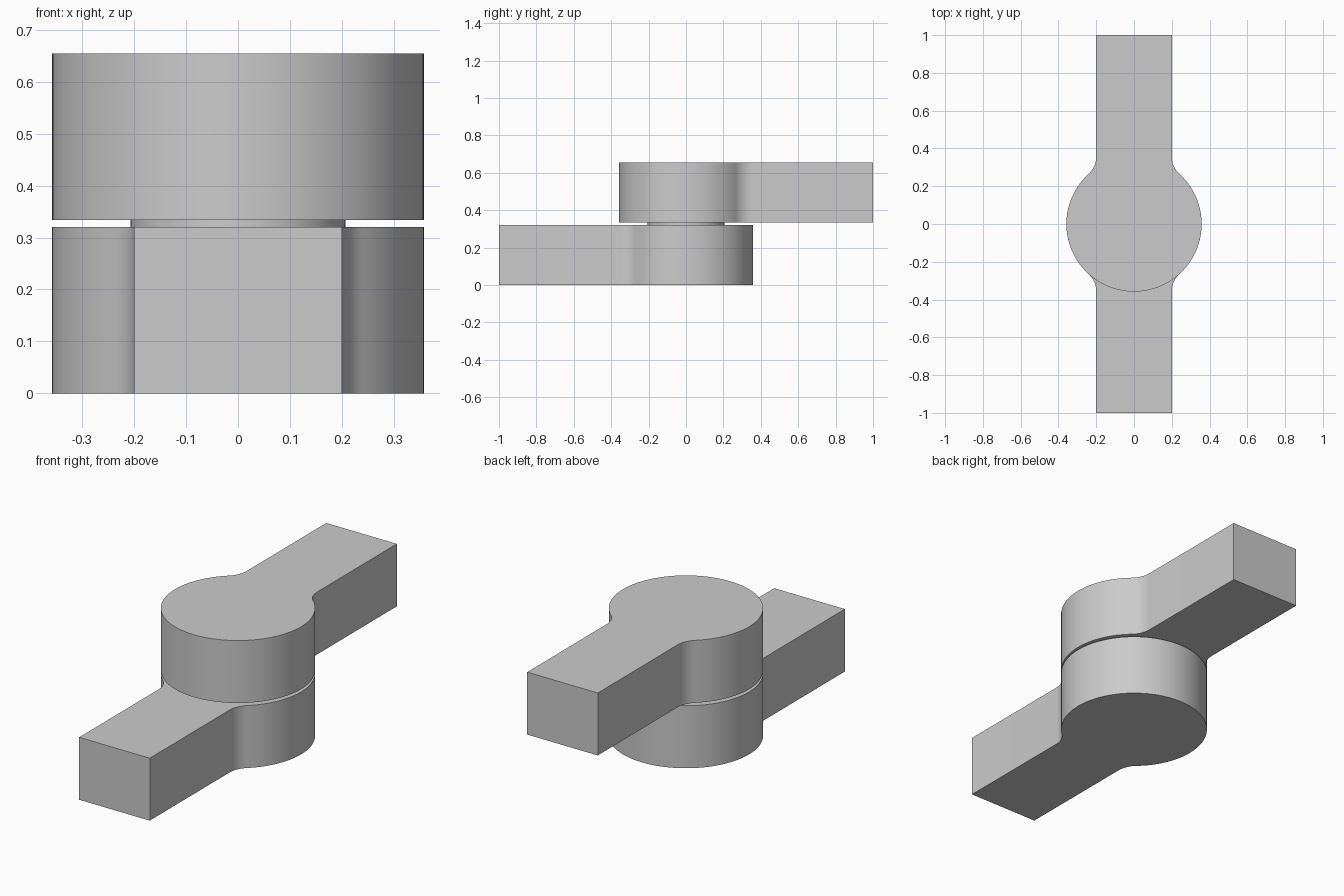
import bpy
import bmesh
from math import atan2, cos, sin, pi, sqrt

cube = bpy.data.objects.get("Cube")
if cube:
    bpy.data.objects.remove(cube, do_unlink=True)

HUB, HALF_WIDTH, FILLET, REACH = 0.358, 0.2, 0.12, 1.0
THICK, GAP = 0.32, 0.014

grey = bpy.data.materials.new("light grey")
grey.use_nodes = True
colour = (0.6, 0.6, 0.6, 1)
grey.diffuse_color = colour
grey.node_tree.nodes["Principled BSDF"].inputs["Base Color"].default_value = colour


def arc(cx, cy, radius, start, end, steps):
    angles = [start + (end - start) * i / steps for i in range(steps + 1)]
    return [(cx + radius * cos(a), cy + radius * sin(a)) for a in angles]


def extrude(name, outline, bottom, height):
    """Prism from a flat outline, with smooth curved sides."""
    bm = bmesh.new()
    face = bm.faces.new([bm.verts.new((x, y, bottom)) for x, y in outline])
    side = bmesh.ops.extrude_face_region(bm, geom=[face], use_keep_orig=True)
    verts = [v for v in side["geom"] if isinstance(v, bmesh.types.BMVert)]
    bmesh.ops.translate(bm, verts=verts, vec=(0, 0, height))
    bmesh.ops.recalc_face_normals(bm, faces=bm.faces)
    mesh = bpy.data.meshes.new(name)
    bm.to_mesh(mesh)
    bm.free()
    mesh.materials.append(grey)
    obj = bpy.data.objects.new(name, mesh)
    bpy.context.collection.objects.link(obj)
    bpy.ops.object.select_all(action="DESELECT")
    obj.select_set(True)
    bpy.context.view_layer.objects.active = obj
    bpy.ops.object.shade_smooth_by_angle(angle=pi / 6)
    return obj


# Right half of the lever outline: arm corner, fillet, then round hub
cx = HALF_WIDTH + FILLET
cy = sqrt((HUB + FILLET) ** 2 - cx ** 2)
meet = atan2(cy, cx)
half = [(HALF_WIDTH, REACH)]
half += arc(cx, cy, FILLET, pi, pi + meet, 12)
half += arc(0, 0, HUB, meet, -pi / 2, 48)[1:]
lever = half + [(-x, y) for x, y in reversed(half[:-1])]

# Two levers pointing opposite ways, with a thin spacer between them
extrude("lower_lever", [(-x, -y) for x, y in lever], 0, THICK)
extrude("spacer_disc", arc(0, 0, 0.207, 0, 2 * pi, 64)[:-1], THICK, GAP)
extrude("upper_lever", lever, THICK + GAP, THICK)
